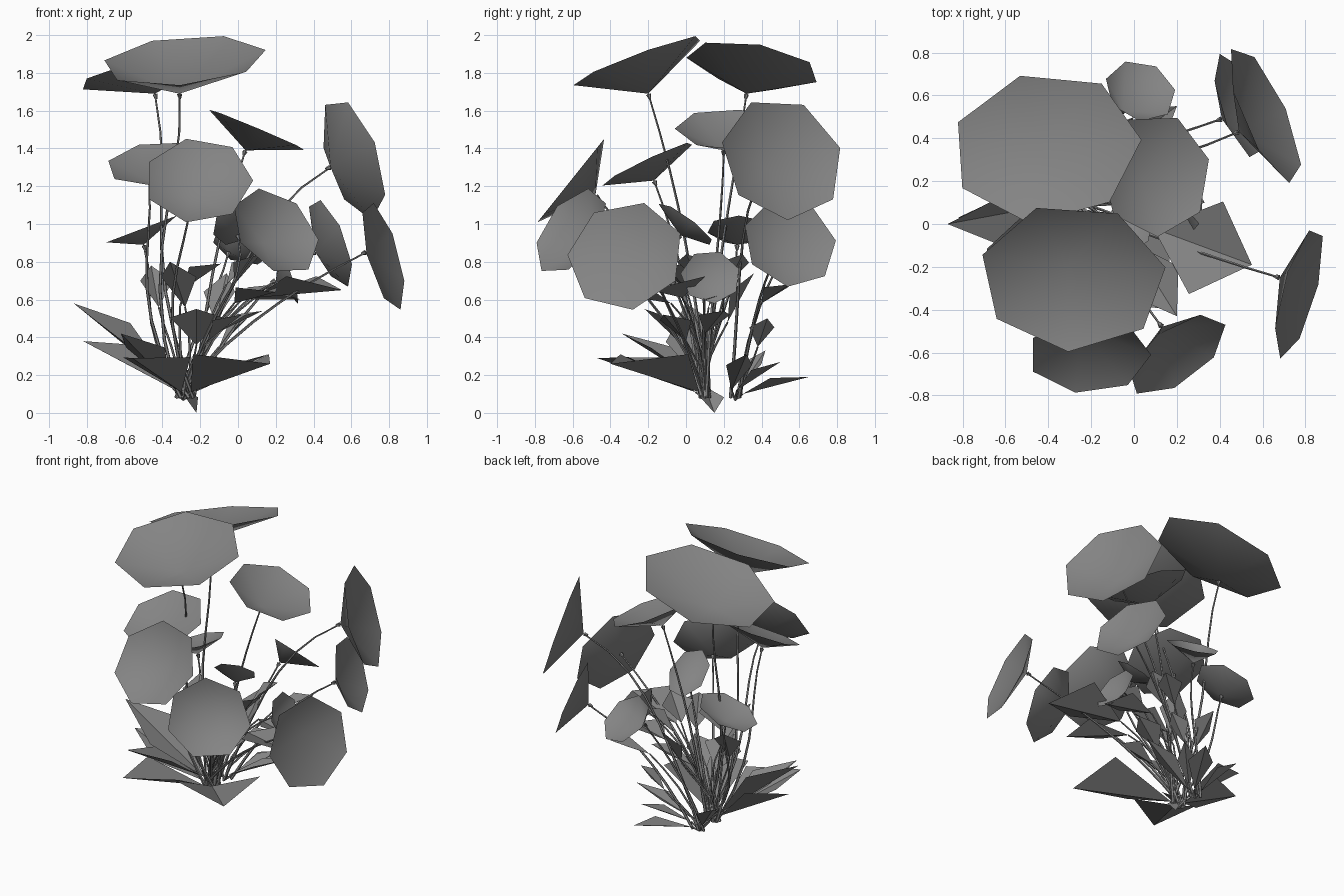
import bpy, bmesh, math
from mathutils import Vector as V

if "Cube" in bpy.data.objects:
    bpy.data.objects.remove(bpy.data.objects["Cube"])

grey = bpy.data.materials.new("dark_grey")
grey.diffuse_color = (.23, .23, .23, 1)
grey.use_nodes = True
grey.node_tree.nodes["Principled BSDF"].inputs["Base Color"].default_value = grey.diffuse_color

def finish(name, bm, smooth=True):
    me = bpy.data.meshes.new(name)
    bm.normal_update()
    bm.to_mesh(me)
    bm.free()
    me.materials.append(grey)
    ob = bpy.data.objects.new(name, me)
    bpy.context.collection.objects.link(ob)
    if smooth:
        bpy.ops.object.select_all(action='DESELECT')
        ob.select_set(True)
        bpy.context.view_layer.objects.active = ob
        bpy.ops.object.shade_smooth_by_angle(angle=math.radians(40))
    return ob

def bez(a, b, c, d, t):
    s = 1 - t
    return a*s**3 + b*3*s*s*t + c*3*s*t*t + d*t**3

def stem(name, a, b, c, d, r0, r1, n=7, sides=5):
    """tapered tube along a bezier"""
    bm = bmesh.new()
    rings = []
    for i in range(n + 1):
        t = i / n
        p = bez(a, b, c, d, t)
        tan = (bez(a, b, c, d, min(t + .02, 1)) - bez(a, b, c, d, max(t - .02, 0))).normalized()
        u = tan.cross(V((.3, .9, .1))).normalized()
        w = tan.cross(u)
        r = r0 + (r1 - r0) * t
        rings.append([bm.verts.new(p + (u*math.cos(k*math.tau/sides) + w*math.sin(k*math.tau/sides))*r)
                      for k in range(sides)])
    for q, s in zip(rings, rings[1:]):
        for k in range(sides):
            bm.faces.new((q[k], q[(k+1) % sides], s[(k+1) % sides], s[k]))
    bmesh.ops.recalc_face_normals(bm, faces=bm.faces[:])
    finish(name, bm)

def flower(name, apex, centre, n, ru, rv, axis, phase):
    """seven-sided open shallow cone; axis = world axis the first radius follows"""
    n, c, p = V(n).normalized(), V(centre), V(apex)
    ax = V(axis)
    u = (ax - n * ax.dot(n)).normalized()
    w = n.cross(u)
    bm = bmesh.new()
    rim = []
    for k in range(7):
        a = math.radians(phase) + k * math.tau / 7
        rim.append(bm.verts.new(c + u*math.cos(a)*ru + w*math.sin(a)*rv))
    tip = bm.verts.new(p)
    for k in range(7):
        bm.faces.new((rim[k], rim[(k+1) % 7], tip))
    finish(name, bm)
    return n

X, Y = (1, 0, 0), (0, 1, 0)
large = [  # apex, centre, facing, radii, axis, phase
    ((-.44, .32, 1.69), (-.41, .355, 1.84), (-.26, .17, 1), .46, .36, X, 3),
    ((-.31, -.20, 1.69), (-.285, -.25, 1.865), (-.09, -.37, 1), .44, .37, X, 10),
    ((.49, .43, 1.30), (.61, .51, 1.345), (1, .45, .34), .35, .34, Y, 18),
    ((.41, .49, .85), (.49, .55, .90), (1, .35, .38), .26, .25, Y, 10),
    ((.68, -.25, .85), (.77, -.32, .83), (1, -.28, .28), .32, .30, Y, 20),
    ((-.25, -.48, 1.15), (-.21, -.61, 1.23), (0, -1, .8), .29, .29, X, 0),
    ((.13, -.48, .90), (.20, -.61, .96), (.75, -1, .7), .27, .26, X, 10),
    ((-.47, -.17, 1.23), (-.43, -.20, 1.32), (-.1, -.47, 1), .27, .27, X, 8),
    ((.04, .20, 1.39), (.10, .23, 1.50), (.42, .03, 1), .28, .29, X, 15)]
small = [
    ((-.05, .53, .85), (.03, .62, .90), (.3, .8, 1), .17, .18, X, 12),
    ((-.50, .27, .89), (-.52, .28, .97), (-.38, .0, 1), .21, .17, X, 0),
    ((.0, -.03, .94), (-.02, .0, 1.0), (-.3, .6, .8), .12, .18, X, 10),
    ((.20, .11, .70), (.27, .13, .72), (1, .1, .35), .16, .15, Y, 20)]

# flowers with their stems and small necks
for i, (p, c, n, ru, rv, ax, ph) in enumerate(large + small):
    n = flower(f"flower_{i+1}", p, c, n, ru, rv, ax, ph)
    p = V(p)
    ang = i * 2.4
    root = V((-.28 + .05*math.cos(ang), (.26 if p.y > .35 and p.x > -.2 else .1) + .025*math.sin(ang), .08))
    out = V(((p.x - root.x)*.3, (p.y - root.y)*.3, (p.z - .08)*.48))
    if p.x < -.2:
        out.x -= .24
    stem(f"stem_{i+1}", root, root + out, p - (n + V((0, 0, .2))).normalized()*.32*(p - root).length, p, .010, .005)
    stem(f"neck_{i+1}", p - n*.03, p - n*.025, p - n*.015, p - n*.004, .006, .014, 2, 6)

def leaf(name, base, tip, width, fold, side=None):
    """folded kite-shaped blade, midrib lower than the edges"""
    b, t = V(base), V(tip)
    d = t - b
    s = V(side) if side else d.cross(V((0, 0, 1)))
    s = (s - d * s.dot(d) / d.length_squared).normalized()
    up = s.cross(d).normalized()
    bm = bmesh.new()
    vb, vt = bm.verts.new(b), bm.verts.new(t)
    for sg in (1, -1):
        e = bm.verts.new(b + d*.55 + s*sg*width + up*fold)
        bm.faces.new((vb, e, vt) if sg > 0 else (vb, vt, e))
    finish(name, bm, False)

# low rosette leaves growing from the ground: base, tip, half width, side direction
low = [((-.33, .10, .14), (-.87, .00, .58), .14, (0, 1, .5)),
       ((-.33, .09, .12), (-.82, .03, .38), .13, (0, 1, .5)),
       ((-.30, .05, .11), (-.56, -.47, .29), .20, None),
       ((-.25, .07, .11), (.17, -.40, .26), .27, None),
       ((-.36, .09, .15), (-.62, -.34, .42), .12, None),
       ((-.32, .10, .14), (-.22, .15, .0), .07, None),
       ((-.25, .30, .10), (-.05, .65, .19), .08, None),
       ((-.23, .27, .12), (.00, .50, .27), .06, None),
       ((-.32, .28, .12), (-.50, .42, .33), .07, None),
       ((-.25, .24, .12), (.16, .32, .31), .07, None)]
for i, (b, t, w, side) in enumerate(low):
    leaf(f"low_leaf_{i+1}", b, t, w, w*.45, side)
    r = V((-.29, .26 if b[1] > .2 else .1, .07))
    stem(f"low_stalk_{i+1}", r, r.lerp(V(b), .3), r.lerp(V(b), .6), V(b), .008, .005, 2)

# stalked leaves in the middle of the clump
mid = [((.09, -.02, .61), (.55, -.19, .65), .23),
       ((-.02, -.08, .58), (.20, -.43, .64), .13),
       ((.02, .20, .60), (.33, .10, .60), .12),
       ((-.12, .10, .42), (.13, .20, .54), .09),
       ((-.10, .38, .35), (.05, .43, .50), .07),
       ((-.28, .00, .66), (-.09, -.12, .79), .12),
       ((-.28, .02, .56), (-.36, -.20, .80), .10),
       ((-.42, .12, .56), (-.46, .24, .78), .09),
       ((-.12, .22, .48), (-.06, .36, .74), .09),
       ((-.06, .22, .68), (.10, .30, .84), .09),
       ((-.16, .0, .38), (.02, -.12, .52), .10),
       ((-.22, -.02, .36), (-.22, -.22, .55), .14),
       ((-.02, .08, .68), (.12, .0, .84), .11),
       ((.0, .40, .58), (.20, .55, .68), .08)]
for i, (b, t, w) in enumerate(mid):
    leaf(f"mid_leaf_{i+1}", b, t, w, w*.4)
    b = V(b)
    r = V((-.28 + .03*math.cos(i*2.1), (.26 if b.y > .3 else .1) + .03*math.sin(i*2.1), .08))
    stem(f"mid_stalk_{i+1}", r, r + V((0, 0, .3*b.z)), b - V((t[0]-b.x, t[1]-b.y, .1))*.3 - V((0, 0, .05)), b, .008, .005, 4)
